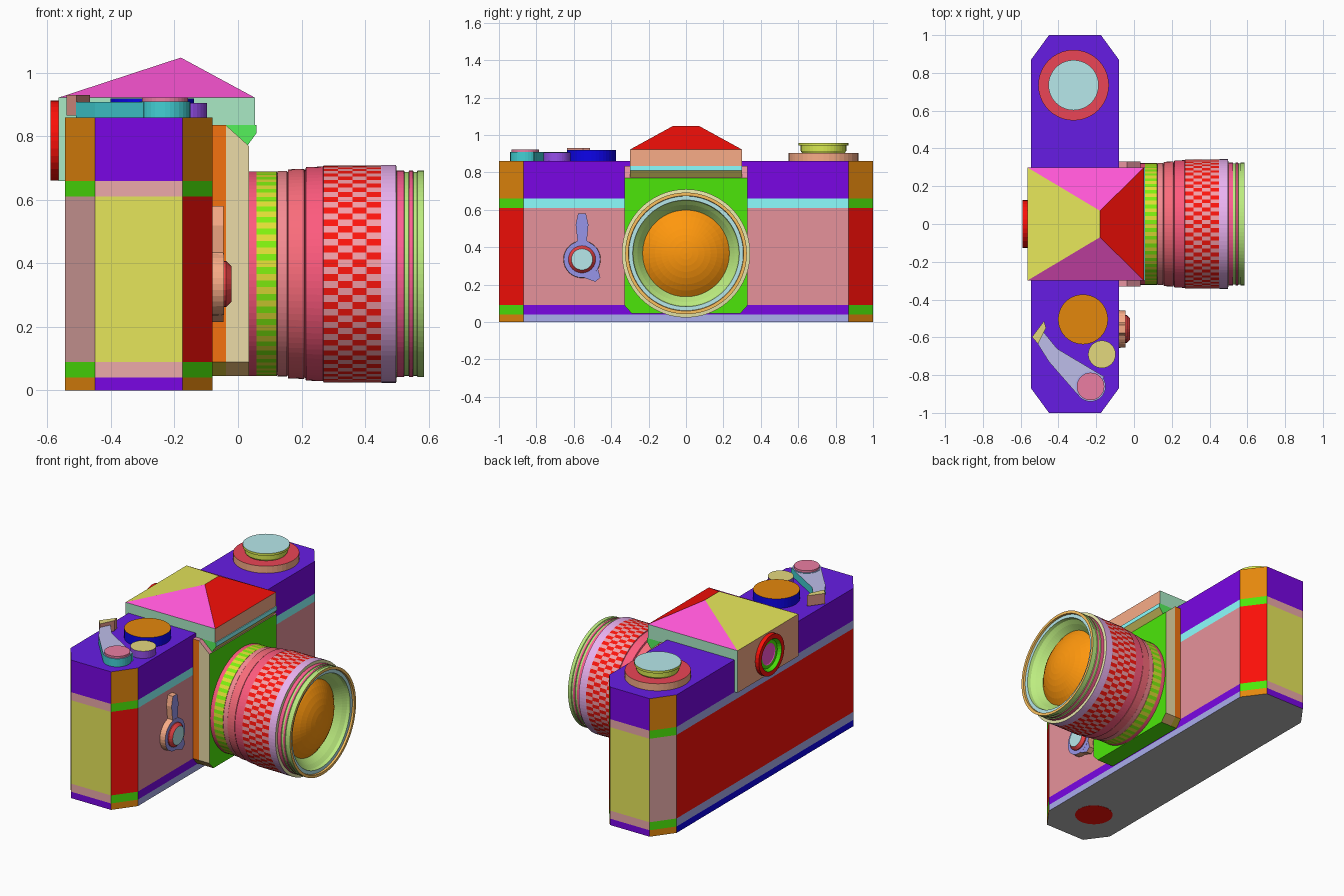
import bpy, bmesh
from math import sin, cos, pi, atan2, hypot

if "Cube" in bpy.data.objects:
    bpy.data.objects.remove(bpy.data.objects["Cube"])

MATS = {}


def material(rgb):
    """Material from a colour given in 0-255 as it looks on screen."""
    if rgb not in MATS:
        m = bpy.data.materials.new("paint")
        m.diffuse_color = (*[min(1, v / 255 / .88) ** 2.2 for v in rgb], 1)
        m.use_nodes = True
        m.node_tree.nodes["Principled BSDF"].inputs["Base Color"].default_value = m.diffuse_color
        MATS[rgb] = m
    return MATS[rgb]


def finish(name, bm, paint):
    """paint is a colour, or a function of face centre and normal."""
    bmesh.ops.remove_doubles(bm, verts=bm.verts, dist=1e-5)
    bmesh.ops.recalc_face_normals(bm, faces=bm.faces)
    me = bpy.data.meshes.new(name)
    slots = []
    for f in bm.faces:
        c = paint(f.calc_center_median(), f.normal) if callable(paint) else paint
        if c not in slots:
            slots.append(c)
            me.materials.append(material(c))
        f.material_index = slots.index(c)
    bm.to_mesh(me)
    bm.free()
    ob = bpy.data.objects.new(name, me)
    bpy.context.collection.objects.link(ob)


def loft(name, rings, paint):
    bm = bmesh.new()
    vs = [[bm.verts.new(p) for p in r] for r in rings]
    n = len(rings[0])
    for a, b in zip(vs, vs[1:]):
        for i in range(n):
            j = (i + 1) % n
            bm.faces.new((a[i], a[j], b[j], b[i]))
    bm.faces.new(vs[0])
    bm.faces.new(vs[-1])
    finish(name, bm, paint)


def slab(name, pts, z0, z1, paint):
    loft(name, [[(x, y, z) for x, y in pts] for z in (z0, z1)], paint)


def turned(name, axis, c, profile, paint, n=32):
    """Turned solid about a z axis at (x, y) or an x axis at (y, z)."""
    rings = []
    for t, r in profile:
        pts = [(c[0] + r * cos(2 * pi * i / n), c[1] + r * sin(2 * pi * i / n)) for i in range(n)]
        rings.append([(a, b, t) if axis == 'z' else (t, a, b) for a, b in pts])
    loft(name, rings, paint)


def topped(side, top):
    return lambda c, n: top if n.z > .5 else side


def fronted(side, front):
    return lambda c, n: front if n.x > .9 else side


PURPLE, TOP_PURPLE, BLUE = (106, 13, 200), (90, 30, 200), (18, 10, 205)
RED, ORANGE, GREEN = (220, 20, 15), (200, 118, 18), (68, 202, 16)
PINK, CYAN, LAVENDER = (202, 128, 135), (122, 228, 228), (148, 152, 208)
YELLOW, SAND, SALMON = (202, 202, 80), (200, 190, 110), (218, 150, 118)
MINT, ICE, TEAL = (148, 205, 172), (160, 204, 206), (60, 182, 186)
MAGENTA, ROSE, BEIGE = (222, 76, 186), (224, 80, 110), (206, 192, 146)
GREY, LIME, GOLD = (158, 158, 158), (165, 208, 112), (220, 168, 82)


# Body: chamfered block with flush horizontal bands
def body_paint(c, n):
    if abs(n.z) > .5:
        return TOP_PURPLE if n.z > 0 else GREY
    k = sum(c.z > h for h in (.04, .09, .61, .66))
    if n.x > .99:
        return (LAVENDER, PURPLE, PINK, CYAN, PURPLE)[k]
    if n.x < -.99:
        return (BLUE, LAVENDER, RED, LAVENDER, PURPLE)[k]
    if abs(n.y) > .99:
        return (PURPLE, (208, 148, 148), YELLOW, (208, 148, 148), PURPLE)[k]
    return (ORANGE, GREEN, RED if n.x > 0 else (190, 140, 138), GREEN, ORANGE)[k]


outline = [(-.45, -1), (-.175, -1), (-.08, -.87), (-.08, .87),
           (-.175, 1), (-.45, 1), (-.545, .87), (-.545, -.87)]
loft("camera_body", [[(x, y, z) for x, y in outline] for z in (0, .04, .09, .61, .66, .86)], body_paint)

# Battery cover on the underside
turned("battery_cover", 'z', (-.31, -.735), [(.01, .11), (-.001, .11)], RED)


# Mount plate, bottom corners cut and upper front edge sloped
def plate_paint(c, n):
    if n.x > .9 or n.z < -.9:
        return GREEN
    if n.z > .3:
        return (205, 130, 140)
    if n.z < -.3:
        return (150, 135, 40) if c.x < -.04 else (170, 135, 85)
    return (215, 100, 20) if c.x < -.04 else BEIGE


rings = []
for x, top in ((-.1, .835), (-.038, .835), (.034, .77)):
    rings.append([(x, y, z) for y, z in ((-.33, .09), (-.29, .045), (.29, .045),
                                         (.33, .09), (.33, top), (-.33, top))])
loft("mount_plate", rings, plate_paint)

# Viewfinder housing, the brow under its front edge, and the hipped roof
housing = [(-.565, .66), (-.565, .922), (.053, .922), (.053, .835), (-.06, .835), (-.15, .66)]
loft("finder_housing", [[(x, y, z) for x, z in housing] for y in (-.3, .3)],
     lambda c, n: MINT if abs(n.y) > .9 else SALMON)
brow = [(-.06, .835), (.058, .835), (.058, .81), (.027, .767), (-.06, .767)]
loft("finder_brow", [[(x, y, z) for x, z in brow] for y in (-.3, .3)],
     lambda c, n: (75, 212, 80) if abs(n.y) > .9 else CYAN if n.z > -.3 else (185, 172, 85))
bm = bmesh.new()
low = [bm.verts.new((x, y, .922)) for x, y in ((-.565, -.3), (.053, -.3), (.053, .3), (-.565, .3))]
a, b = bm.verts.new((-.18, -.07, 1.048)), bm.verts.new((-.18, .07, 1.048))
for f in ((low[0], low[1], a), (low[1], low[2], b, a), (low[2], low[3], b), (low[3], low[0], a, b), low[::-1]):
    bm.faces.new(f)
finish("finder_roof", bm, lambda c, n: MAGENTA if abs(n.y) > .3 else RED if n.x > 0 else YELLOW)


# Eyepiece on the back
def eye_paint(c, n):
    r = hypot(c.y, c.z - .787)
    return RED if r > .1 or r < .01 and c.x > -.56 else GREEN if r > .07 else MAGENTA


turned("eyepiece", 'x', (0, .787),
       [(-.555, .126), (-.59, .126), (-.59, .098), (-.57, .085), (-.57, .065), (-.567, .06)], eye_paint)


# Rewind knob
def knob_paint(c, n):
    if n.z > .5:
        return ICE if c.z > .95 else (206, 62, 76)
    return SALMON if c.z < .9 else (190, 205, 72)


turned("rewind_knob", 'z', (-.32, .735),
       [(.85, .187), (.904, .187), (.904, .115), (.915, .122), (.943, .122), (.943, .133), (.957, .133)],
       knob_paint, 40)

# Speed dial and shutter button
turned("speed_dial", 'z', (-.27, -.505), [(.85, .132), (.92, .132)], topped(BLUE, ORANGE), 40)
turned("shutter_button", 'z', (-.17, -.69), [(.85, .073), (.905, .073)], topped((130, 70, 205), SAND))

# Film advance lever: pivot, arm and upturned tip
turned("advance_pivot", 'z', (-.23, -.86), [(.85, .08), (.91, .08), (.91, .073), (.922, .073)],
       lambda c, n: TEAL if c.z < .9 and n.z < .5 else LAVENDER if c.z < .915 and n.z > .5 else (206, 110, 142))
slab("advance_arm", [(-.48, -.57), (-.51, -.635), (-.45, -.73), (-.297, -.905),
                     (-.23, -.86), (-.155, -.81), (-.407, -.66)], .86, .908, topped(TEAL, (165, 165, 205)))
slab("advance_tip", [(-.54, -.598), (-.476, -.513), (-.466, -.55), (-.508, -.635)],
     .865, .93, topped((190, 125, 115), SAND))

# Self timer on the front: plate, pointer, tail and button
ty, tz = -.556, .335
timer = fronted(SALMON, (132, 130, 204))
turned("timer_disc", 'x', (ty, tz), [(-.09, .1), (-.044, .098)], timer)
pointer = [(-.635, .395), (-.475, .395), (-.53, .435), (-.522, .52),
           (-.535, .58), (-.577, .58), (-.59, .52), (-.58, .435)]
tail = [(-.58, .25), (-.485, .215), (-.458, .238), (-.47, .28), (-.47, .33)]
for name, pts in (("timer_pointer", pointer), ("timer_tail", tail)):
    loft(name, [[(x, y, z) for y, z in pts] for x in (-.09, -.045)], timer)
turned("timer_button", 'x', (ty, tz), [(-.05, .073), (-.038, .073), (-.021, .057)],
       fronted((206, 60, 62), ICE), 24)

# Lens barrel turned as one profile, ending in the recessed front cone
LC, SIDES = (0, .367), 96
profile = [(.02, .322), (.058, .322), (.122, .322), (.124, .318), (.125, .324), (.154, .324),
           (.156, .318), (.158, .329), (.208, .331), (.211, .325), (.214, .336), (.268, .338),
           (.27, .342), (.315, .342), (.36, .342), (.405, .342), (.45, .342),
           (.452, .343), (.498, .343), (.5, .325),
           (.523, .325), (.525, .321), (.537, .321), (.539, .325), (.551, .325),
           (.553, .321), (.563, .321), (.565, .325), (.586, .325),
           (.586, .308), (.574, .306), (.574, .285), (.555, .28), (.535, .26), (.5, .232)]


def lens_paint(c, n):
    r = hypot(c.y, c.z - LC[1])
    row = int((atan2(c.z - LC[1], c.y) % (2 * pi)) * SIDES / (2 * pi))
    if c.x > .499 and r < .319:
        return GOLD if c.x > .58 else ICE if r > .29 else LIME
    if .058 < c.x < .122:
        return ((198, 195, 50), (112, 212, 20))[row % 2]
    if .27 < c.x < .45:
        return ((228, 24, 18), (216, 140, 148))[(row + int((c.x - .27) / .045)) % 2]
    if .45 < c.x < .4995:
        return (205, 205, 150) if n.x > .8 else (206, 156, 212)
    if c.x > .5:
        return LIME if r < .3235 or c.x > .57 else (224, 84, 128)
    return (216, 122, 128) if .122 < c.x < .156 else (220, 95, 108) if .156 < c.x < .21 else ROSE


turned("lens_barrel", 'x', LC, profile, lens_paint, SIDES)

# Domed front glass
R = (.232 ** 2 + .085 ** 2) / (2 * .085)
dome = [(.5, .232)]
for k in range(1, 8):
    r = .232 * (1 - k / 7)
    dome.append((.585 - R + (R * R - r * r) ** .5, max(r, .002)))
turned("front_glass", 'x', LC, dome, (226, 132, 18), 48)
